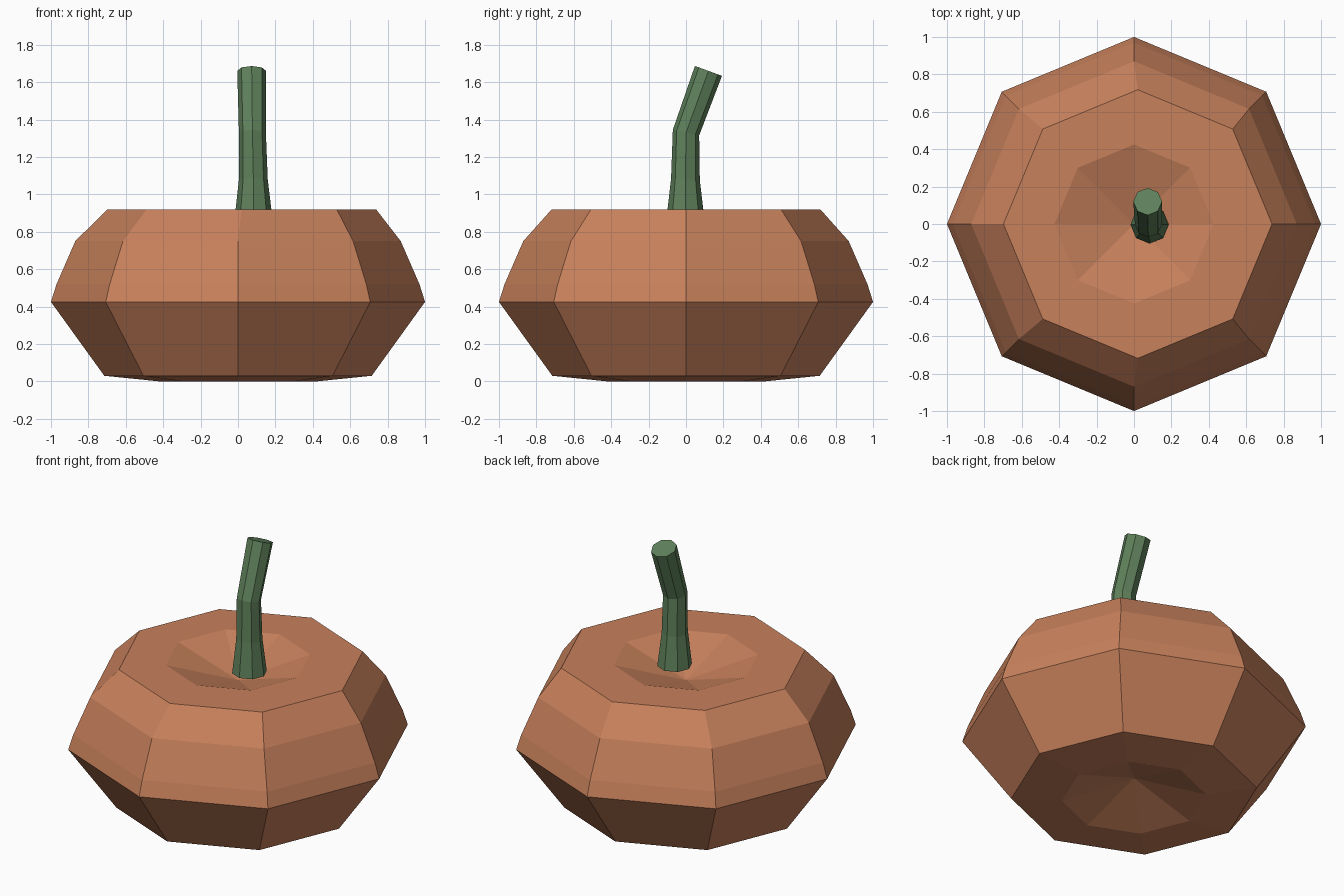
import bpy, bmesh
from math import sin, cos, tau, radians

if "Cube" in bpy.data.objects:
    bpy.data.objects.remove(bpy.data.objects["Cube"])

SIDES = 8

def loft(name, rings, color, start_tip=None, end_tip=None):
    """Join octagonal rings (x, y, z, radius, tilt) and close the ends with a fan or flat cap."""
    bm = bmesh.new()
    loops = []
    for x, y, z, r, tilt in rings:
        t = radians(tilt)
        loop = []
        for i in range(SIDES):
            a = tau * i / SIDES
            v = r * sin(a)
            loop.append(bm.verts.new((x + r * cos(a), y + v * cos(t), z - v * sin(t))))
        loops.append(loop)
    for low, high in zip(loops, loops[1:]):
        for i in range(SIDES):
            j = (i + 1) % SIDES
            bm.faces.new((low[i], low[j], high[j], high[i]))
    for loop, tip in ((loops[0][::-1], start_tip), (loops[-1], end_tip)):
        if tip is None:
            bm.faces.new(loop)
        else:
            p = bm.verts.new(tip)
            for i in range(SIDES):
                bm.faces.new((loop[i], loop[(i + 1) % SIDES], p))
    bmesh.ops.recalc_face_normals(bm, faces=bm.faces)
    mesh = bpy.data.meshes.new(name)
    bm.to_mesh(mesh)
    bm.free()
    mat = bpy.data.materials.new(name + "_color")
    mat.diffuse_color = color
    mat.use_nodes = True
    mat.node_tree.nodes["Principled BSDF"].inputs["Base Color"].default_value = mat.diffuse_color
    mesh.materials.append(mat)
    obj = bpy.data.objects.new(name, mesh)
    bpy.context.collection.objects.link(obj)
    return obj

# Pumpkin body with dimples in the bottom and top
loft("pumpkin_body", [
    (0, 0, 0.0, 0.42, 0),
    (0, 0, 0.03, 0.715, 0),
    (0, 0, 0.425, 1.0, 0),
    (0, 0, 0.52, 0.97, 0),
    (0, 0, 0.75, 0.87, 0),
    (0.02, 0, 0.92, 0.718, 0),
    (0, 0, 0.92, 0.425, 0),
], (0.58, 0.22, 0.107, 1), start_tip=(0, 0, 0.13), end_tip=(0, 0, 0.79))

# Bent stem
loft("stem", [
    (0.083, -0.003, 0.865, 0.102, 0),
    (0.082, -0.003, 1.08, 0.077, 3),
    (0.077, 0.0, 1.33, 0.072, 12),
    (0.073, 0.12, 1.66, 0.077, 20),
], (0.115, 0.22, 0.105, 1))
